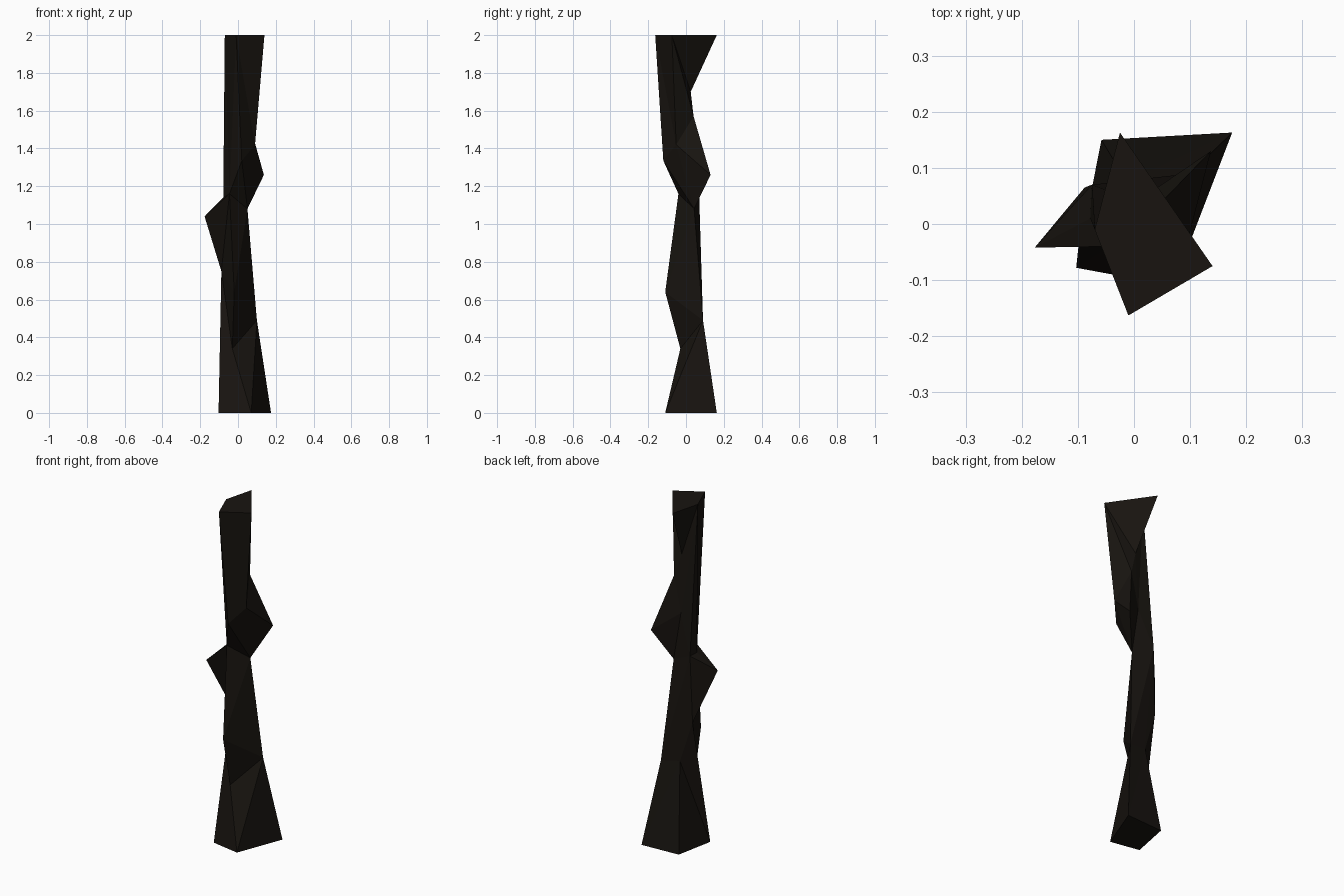
import bpy, bmesh

if "Cube" in bpy.data.objects:
    bpy.data.objects.remove(bpy.data.objects["Cube"])

# Four rough corner ridges of the charred trunk, from base to top (x, y, z)
ridges = {
    "left":  [(-.103, -.078, 0), (-.088, .065, .75), (-.177, -.042, 1.04), (-.078, .01, 1.14), (-.07, -.01, 2)],
    "front": [(.07, -.11, 0), (-.03, -.03, .34), (-.02, -.11, .64), (-.045, -.04, 1.16),
              (.02, -.12, 1.335), (.09, -.052, 1.42), (-.01, -.163, 2)],
    "right": [(.175, .163, 0), (.10, .09, .49), (.05, .043, 1.08), (.137, .13, 1.26), (.05, .04, 1.57), (.14, -.075, 2)],
    "back":  [(-.058, .15, 0), (-.013, .075, .51), (-.075, .07, 1.14), (.005, .04, 1.36), (.01, .025, 1.7), (-.025, .163, 2)],
}

bm = bmesh.new()
V = {k: [bm.verts.new(p) for p in pts] for k, pts in ridges.items()}


def zip_ridges(a, b, steps):
    """Triangulate between two ridges; each step climbs the a or b side."""
    i = j = 0
    for s in steps:
        if s == "a":
            bm.faces.new((a[i], b[j], a[i + 1]))
            i += 1
        else:
            bm.faces.new((a[i], b[j], b[j + 1]))
            j += 1


# Faceted sides; the two front shoulder points only join the right-hand side
front = V["front"]
zip_ridges(V["left"], front[:4] + front[6:], "babbaaab")
zip_ridges(front, V["right"], "baabaaabbba")
zip_ridges(V["right"], V["back"], "bababaabab")
zip_ridges(V["back"], V["left"], "ababbbaaa")
bm.faces.new((front[3], front[4], front[6]))
bm.faces.new((front[4], front[5], front[6]))

# Flat end caps
bm.faces.new([V[k][-1] for k in ridges])
bm.faces.new([V[k][0] for k in reversed(ridges)])
bmesh.ops.recalc_face_normals(bm, faces=bm.faces)

mesh = bpy.data.meshes.new("charred_post")
bm.to_mesh(mesh)
bm.free()
post = bpy.data.objects.new("charred_post", mesh)
bpy.context.collection.objects.link(post)

# Near-black burnt wood
mat = bpy.data.materials.new("burnt_wood")
mat.diffuse_color = (.009, .007, .005, 1)
mat.use_nodes = True
mat.node_tree.nodes["Principled BSDF"].inputs["Base Color"].default_value = mat.diffuse_color
mesh.materials.append(mat)
